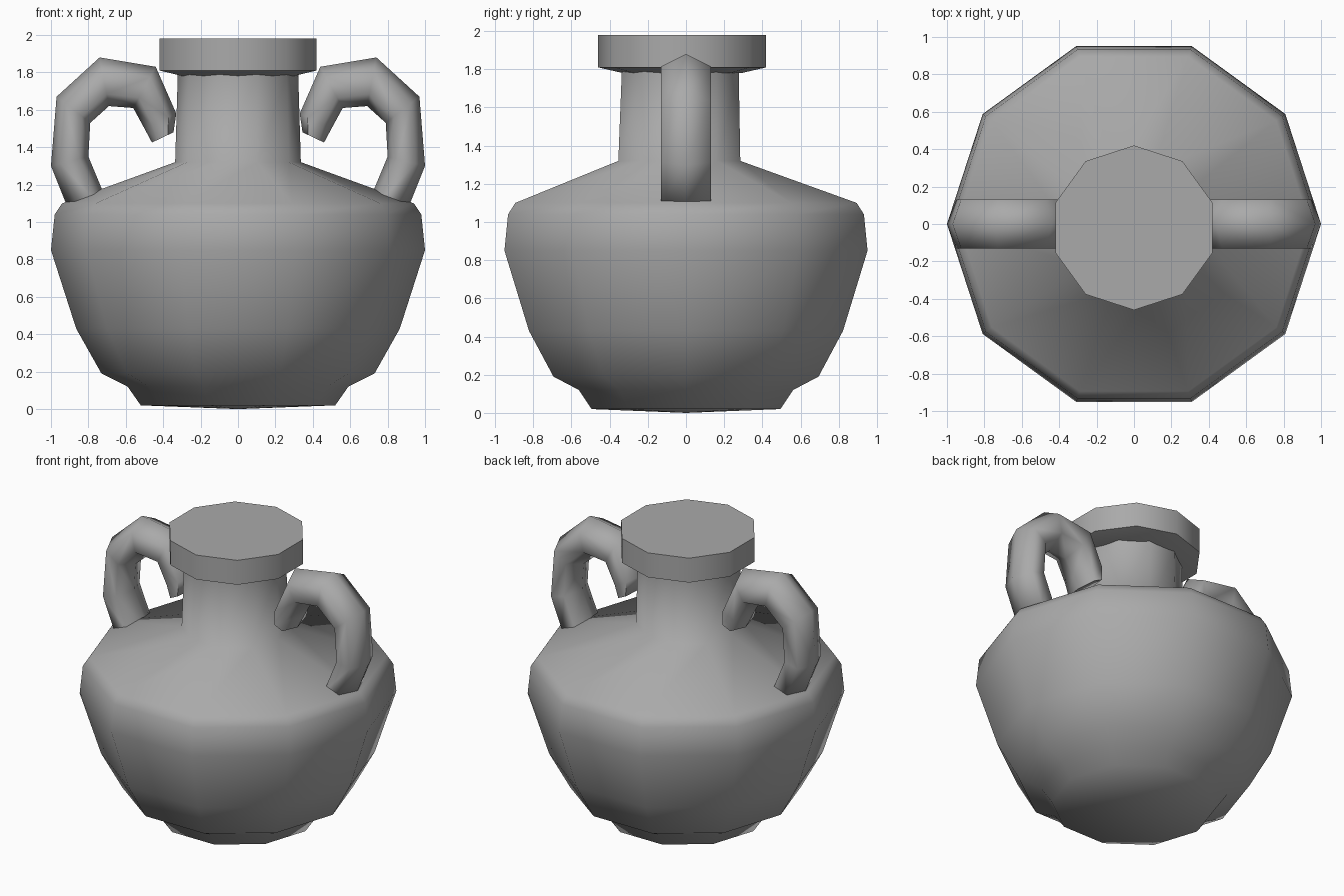
import bpy, bmesh, math
from mathutils import Vector

if "Cube" in bpy.data.objects:
    bpy.data.objects.remove(bpy.data.objects["Cube"], do_unlink=True)

clay = bpy.data.materials.new("grey clay")
clay.use_nodes = True
GREY = (0.4, 0.4, 0.4, 1)
clay.diffuse_color = GREY
clay.node_tree.nodes["Principled BSDF"].inputs["Base Color"].default_value = GREY


def loft(name, rings, smooth_angle, start_tip=None):
    """Skin a list of equal-sized point rings and cap both ends."""
    bm = bmesh.new()
    loops = [[bm.verts.new(p) for p in ring] for ring in rings]
    n = len(loops[0])
    for a, b in zip(loops, loops[1:]):
        for i in range(n):
            j = (i + 1) % n
            bm.faces.new((a[i], a[j], b[j], b[i]))
    if start_tip:
        tip = bm.verts.new(start_tip)
        for i in range(n):
            bm.faces.new((loops[0][i], tip, loops[0][(i + 1) % n]))
    else:
        bm.faces.new(loops[0][::-1])
    bm.faces.new(loops[-1])
    bmesh.ops.recalc_face_normals(bm, faces=bm.faces)
    mesh = bpy.data.meshes.new(name)
    bm.to_mesh(mesh)
    bm.free()
    mesh.materials.append(clay)
    obj = bpy.data.objects.new(name, mesh)
    bpy.context.collection.objects.link(obj)
    bpy.ops.object.select_all(action='DESELECT')
    obj.select_set(True)
    bpy.context.view_layer.objects.active = obj
    bpy.ops.object.shade_smooth_by_angle(angle=math.radians(smooth_angle))
    return obj


def decagon(radius, z, y=0.0, turn=0.0):
    return [Vector((radius * math.cos(math.tau * i / 10 + turn),
                    y + radius * math.sin(math.tau * i / 10 + turn), z))
            for i in range(10)]


# Body with foot, belly, shoulder and neck: radius, height, y offset
profile = [(0.52, 0.02, 0), (0.59, 0.12, 0), (0.73, 0.19, 0), (0.865, 0.43, 0),
           (1.0, 0.85, 0), (0.98, 1.04, 0), (0.94, 1.1, 0),
           (0.336, 1.32, -0.035), (0.322, 1.79, -0.03)]
loft("jar_body", [decagon(*p) for p in profile], 75, start_tip=(0, 0, 0))

# Lip, turned so that its corners point front and back
half_step = math.pi / 10
loft("lip", [decagon(r, z, -0.02, half_step)
             for r, z in ((0.31, 1.78), (0.44, 1.81), (0.44, 1.98))], 50)

# Curled six-sided handles: outer and inner edge of each ring, as x and z
edges = [((0.92, 1.1), (0.70, 1.11)), ((1.0, 1.3), (0.80, 1.35)),
         ((0.97, 1.67), (0.79, 1.53)), ((0.74, 1.88), (0.69, 1.62)),
         ((0.44, 1.83), (0.56, 1.61)), ((0.33, 1.58), (0.50, 1.50)),
         ((0.345, 1.48), (0.46, 1.425))]
HALF_WIDTH = 0.13


def hexagon(outer, inner, side):
    o = Vector((side * outer[0], 0, outer[1]))
    i = Vector((side * inner[0], 0, inner[1]))
    w = Vector((0, HALF_WIDTH, 0))
    near, far = o.lerp(i, 0.25), o.lerp(i, 0.75)
    return [o, near + w, far + w, i, far - w, near - w]


for label, side in (("left", 1), ("right", -1)):
    loft(label + "_handle", [hexagon(o, i, side) for o, i in edges], 75)
